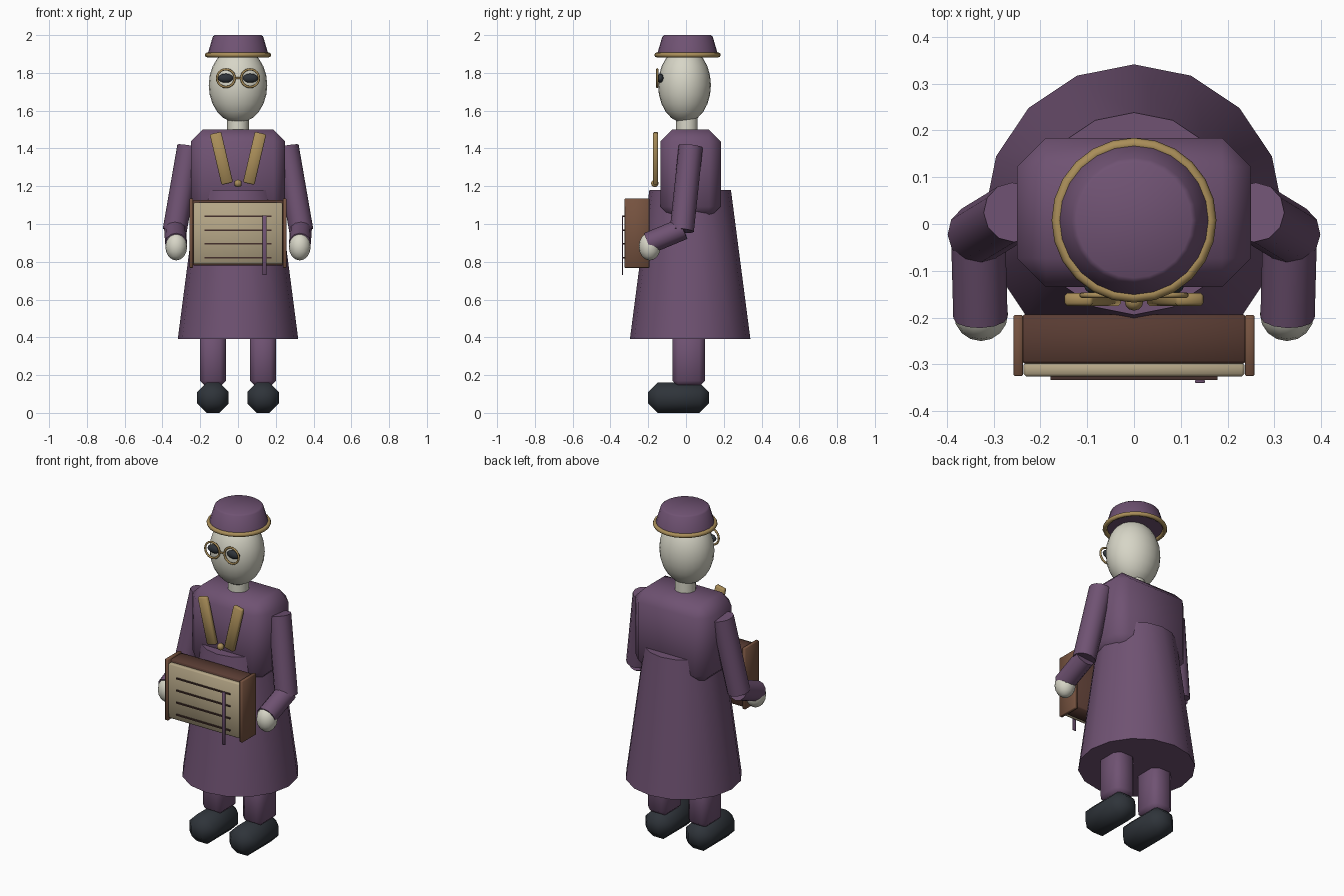
import bpy, math
from mathutils import Vector

if "Cube" in bpy.data.objects:
    bpy.data.objects.remove(bpy.data.objects["Cube"])

def material(name, rgb):
    m = bpy.data.materials.new(name)
    m.diffuse_color = (*rgb, 1)
    m.use_nodes = True
    m.node_tree.nodes["Principled BSDF"].inputs["Base Color"].default_value = m.diffuse_color
    return m

COAT = material("plum_cloth", (0.16, 0.085, 0.17))
SKIN = material("pale_skin", (0.68, 0.67, 0.57))
GOLD = material("brass", (0.40, 0.27, 0.10))
WOOD = material("wood", (0.18, 0.085, 0.05))
DARKWOOD = material("dark_wood", (0.10, 0.045, 0.033))
CREAM = material("cream_panel", (0.46, 0.38, 0.24))
BLACK = material("dark_leather", (0.028, 0.034, 0.042))
STRING = material("dark_string", (0.06, 0.03, 0.025))

def finish(name, mat, bevel=0):
    o = bpy.context.object
    o.name = name
    o.data.materials.append(mat)
    bpy.ops.object.transform_apply(location=False, rotation=False, scale=True)
    if bevel:
        b = o.modifiers.new("bevel", 'BEVEL')
        b.width = bevel
        b.segments = 1
        bpy.ops.object.modifier_apply(modifier="bevel")
    bpy.ops.object.shade_smooth_by_angle(angle=math.radians(50))
    return o

def box(name, lo, hi, mat, bevel=0.0, rot=(0, 0, 0)):
    lo, hi = Vector(lo), Vector(hi)
    bpy.ops.mesh.primitive_cube_add(size=1, location=(lo + hi) / 2, rotation=rot)
    bpy.context.object.scale = hi - lo
    return finish(name, mat, bevel)

def ball(name, loc, radii, mat, seg=24):
    bpy.ops.mesh.primitive_uv_sphere_add(segments=seg, ring_count=seg // 2, location=loc)
    bpy.context.object.scale = radii
    return finish(name, mat)

def tube(name, a, b, r1, r2, mat, sides=12, bevel=0):
    a, b = Vector(a), Vector(b)
    bpy.ops.mesh.primitive_cone_add(vertices=sides, radius1=r1, radius2=r2, depth=(b - a).length,
                                    location=(a + b) / 2,
                                    rotation=(b - a).to_track_quat('Z', 'Y').to_euler())
    return finish(name, mat, bevel)

def ring(name, loc, major, minor, mat, rot=(0, 0, 0), seg=24):
    bpy.ops.mesh.primitive_torus_add(major_radius=major, minor_radius=minor, major_segments=seg,
                                     minor_segments=8, location=loc, rotation=rot)
    return finish(name, mat)

# coat and torso
box("torso", (-0.25, -0.135, 1.03), (0.25, 0.184, 1.5), COAT, 0.062)
bpy.ops.mesh.primitive_cone_add(vertices=16, radius1=0.319, radius2=0.216, depth=0.79,
                                location=(0, 0.022, 0.785))
finish("coat_skirt", COAT)

# head and hat
tube("neck", (0, 0.005, 1.46), (0, 0.005, 1.6), 0.057, 0.057, SKIN, 16)
ball("head", (0, -0.008, 1.735), (0.155, 0.14, 0.2), SKIN)
tube("hat_crown", (0, 0.008, 1.895), (0, 0.008, 2.0), 0.162, 0.131, COAT, 24, 0.008)
ring("hat_band", (0, 0.008, 1.895), 0.163, 0.013, GOLD)

# mirrored parts on both sides
for side, s in (("left", -1), ("right", 1)):
    # limbs
    tube(f"{side}_upper_arm", (s*0.258, 0.025, 1.41), (s*0.335, -0.022, 0.965), 0.064, 0.064, COAT)
    tube(f"{side}_forearm", (s*0.333, -0.015, 0.975), (s*0.328, -0.2, 0.898), 0.058, 0.058, COAT)
    ball(f"{side}_hand", (s*0.327, -0.192, 0.881), (0.058, 0.058, 0.074), SKIN, 16)
    cx = s * 0.133
    box(f"{side}_leg", (cx - 0.069, -0.072, 0.14), (cx + 0.069, 0.1, 0.45), COAT, 0.03)
    box(f"{side}_shoe", (cx - 0.084, -0.2, 0), (cx + 0.084, 0.122, 0.16), BLACK, 0.05)
    # spectacles
    ex = s * 0.064
    ball(f"{side}_eye", (ex, -0.135, 1.772), (0.042, 0.018, 0.024), BLACK, 16)
    ring(f"{side}_eyeglass_rim", (ex, -0.152, 1.772), 0.047, 0.006, GOLD, (math.pi / 2, 0, 0))
    # shoulder strap
    box(f"{side}_strap", (s*0.088 - 0.031, -0.175, 1.21), (s*0.088 + 0.031, -0.147, 1.485), GOLD, 0.006,
        (0, s * 0.23, 0))
    # end board of the instrument
    bx = s * 0.247
    box(f"{side}_end_board", (bx - 0.01, -0.325, 0.768), (bx + 0.01, -0.194, 1.135), WOOD, 0.003)

tube("eyeglass_bridge", (-0.018, -0.152, 1.772), (0.018, -0.152, 1.772), 0.005, 0.005, GOLD, 8)
ball("strap_stud", (0, -0.165, 1.215), (0.02, 0.02, 0.02), GOLD, 12)

# stringed box instrument
box("instrument_body", (-0.24, -0.298, 0.78), (0.24, -0.193, 1.128), DARKWOOD, 0.006)
box("instrument_face", (-0.236, -0.326, 0.787), (0.236, -0.296, 1.114), CREAM, 0.006)
for i in range(4):
    z = 1.04 - 0.0725 * i
    box(f"string_{i + 1}", (-0.178, -0.333, z - 0.004), (0.178, -0.324, z + 0.004), STRING)
box("bow", (0.13, -0.34, 0.73), (0.152, -0.333, 1.046), COAT, 0.002)
